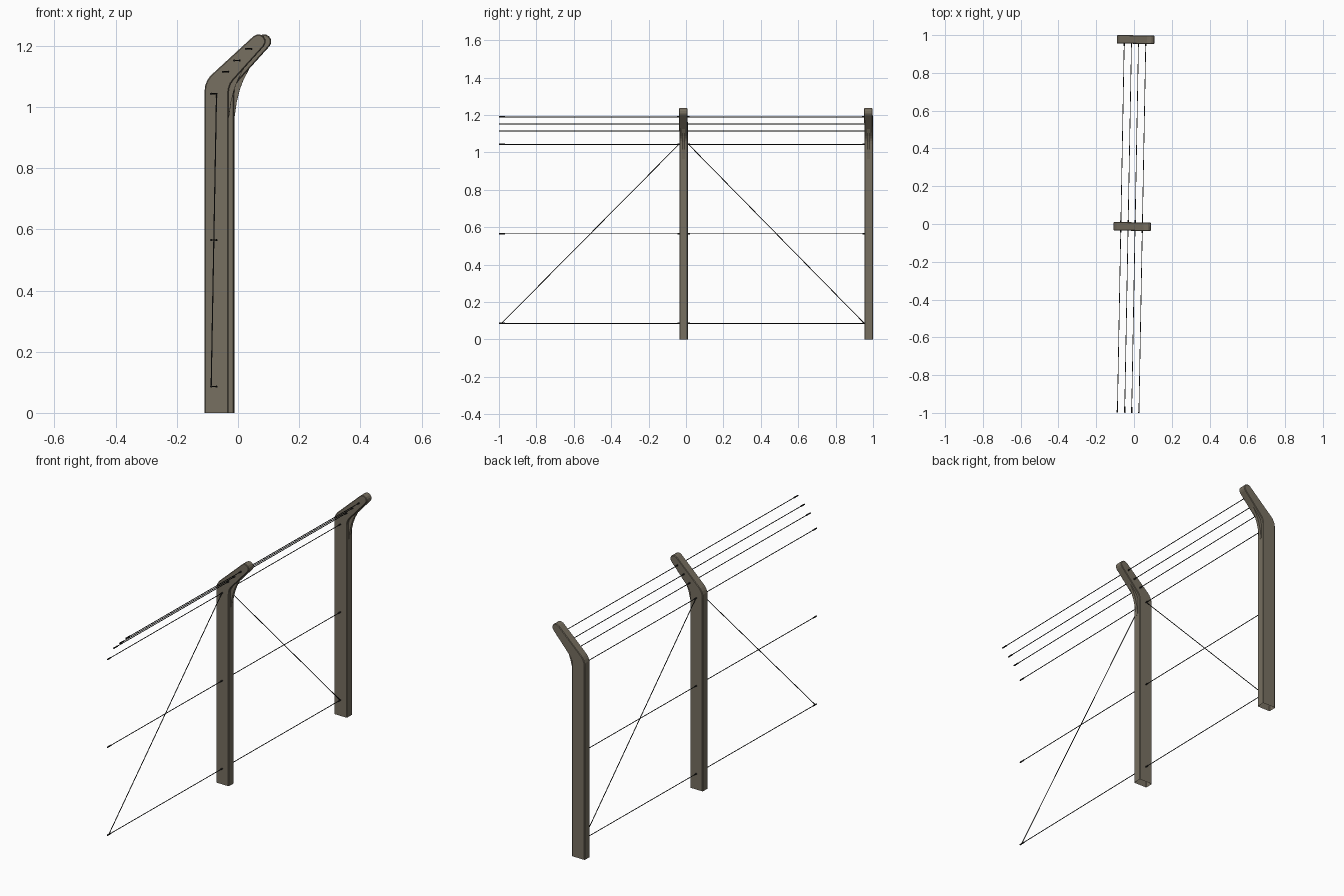
import bpy, bmesh, math
from mathutils import Vector, Matrix

if "Cube" in bpy.data.objects:
    bpy.data.objects.remove(bpy.data.objects["Cube"])

SKEW = Matrix.Rotation(-0.0185, 4, 'Z')   # the fence line runs slightly off the y axis
POSTS = [-0.0135, 0.9765]                 # post centres along the line
START = -1.0                              # free end of the wires
HALF = 0.0225                             # half post thickness


def material(name, rgb):
    m = bpy.data.materials.new(name)
    m.diffuse_color = (*rgb, 1)
    m.use_nodes = True
    m.node_tree.nodes["Principled BSDF"].inputs["Base Color"].default_value = m.diffuse_color
    return m


concrete = material("weathered concrete", (0.185, 0.16, 0.118))
steel = material("dark wire", (0.02, 0.02, 0.018))


def finish(name, bm, mat):
    bm.transform(SKEW)
    me = bpy.data.meshes.new(name)
    bm.to_mesh(me)
    bm.free()
    me.materials.append(mat)
    ob = bpy.data.objects.new(name, me)
    bpy.context.collection.objects.link(ob)
    return ob


def slab(name, profile, y, half, bevel=0):
    """Extrude an x-z profile along y; the underside on the ground stays open."""
    bm = bmesh.new()
    face = bm.faces.new([bm.verts.new((x, y - half, z)) for x, z in profile])
    ext = bmesh.ops.extrude_face_region(bm, geom=[face], use_keep_orig=True)
    verts = [v for v in ext["geom"] if isinstance(v, bmesh.types.BMVert)]
    bmesh.ops.translate(bm, verts=verts, vec=(0, 2 * half, 0))
    bmesh.ops.recalc_face_normals(bm, faces=bm.faces)
    under = [f for f in bm.faces if all(v.co.z < 1e-4 for v in f.verts)]
    bmesh.ops.delete(bm, geom=under, context='FACES')
    ob = finish(name, bm, concrete)
    if bevel:
        mod = ob.modifiers.new("edge", 'BEVEL')
        mod.width = bevel
        mod.segments = 1
        mod.limit_method = 'ANGLE'
        mod.angle_limit = math.radians(60)
    return ob


def rod(name, a, b, radius, sides=6):
    a, b = Vector(a), Vector(b)
    d = b - a
    bm = bmesh.new()
    bmesh.ops.create_cone(bm, cap_ends=True, segments=sides, radius1=radius,
                          radius2=radius, depth=d.length)
    bm.transform(Matrix.Translation((a + b) / 2) @
                 d.to_track_quat('Z', 'Y').to_matrix().to_4x4())
    return finish(name, bm, steel)


# Cranked post outline with rounded elbow and rounded tip
tip = [(0.067 + 0.0235 * math.cos(t), 1.214 + 0.0235 * math.sin(t))
       for t in [math.radians(132 - 29 * i) for i in range(7)]]
outline = [(-0.1085, 0), (-0.1085, 1.054), (-0.107, 1.069), (-0.101, 1.085),
           (-0.092, 1.099), (-0.082, 1.109)] + tip + [
           (-0.015, 1.088), (-0.024, 1.075), (-0.029, 1.06), (-0.0305, 1.045),
           (-0.0305, 0)]
# Curved web stiffening the inside of the elbow
web = [(-0.034, 0.966), (-0.0295, 0.966), (-0.0225, 1.015), (-0.0125, 1.056),
       (-0.001, 1.087), (0.0195, 1.126), (0.012, 1.126), (-0.034, 1.07)]

for i, y in enumerate(POSTS):
    slab(f"post_{i}", outline, y, HALF, 0.003)
    slab(f"elbow_web_{i}", web, y, 0.008)

# Horizontal wires: three on the upright, three on the arm
LINES = [(-0.0695, 0.086), (-0.0695, 0.565), (-0.0695, 1.043),
         (-0.031, 1.115), (0.006, 1.152), (0.0445, 1.19)]
R_WIRE, R_PIN, PIN = 0.0021, 0.0036, 0.034
for i, (x, z) in enumerate(LINES):
    rod(f"wire_{i}", (x, START, z), (x, POSTS[1], z), R_WIRE)
    # Pins carrying the wire at each post and at the free end
    for j, (y0, y1) in enumerate([(START, START + 0.032),
                                  (POSTS[0] - PIN, POSTS[0] + PIN),
                                  (POSTS[1] - PIN, POSTS[1])]):
        rod(f"wire_pin_{i}_{j}", (x, y0, z), (x, y1, z), R_PIN, 8)

# Diagonal brace wires from the middle post head to both feet
x = LINES[0][0]
low, high = LINES[0][1], LINES[2][1]
rod("brace_wire_near", (x, START + 0.012, low), (x, POSTS[0] - 0.026, high), R_WIRE)
rod("brace_wire_far", (x, POSTS[0] + 0.026, high), (x, POSTS[1] - 0.024, low), R_WIRE)
